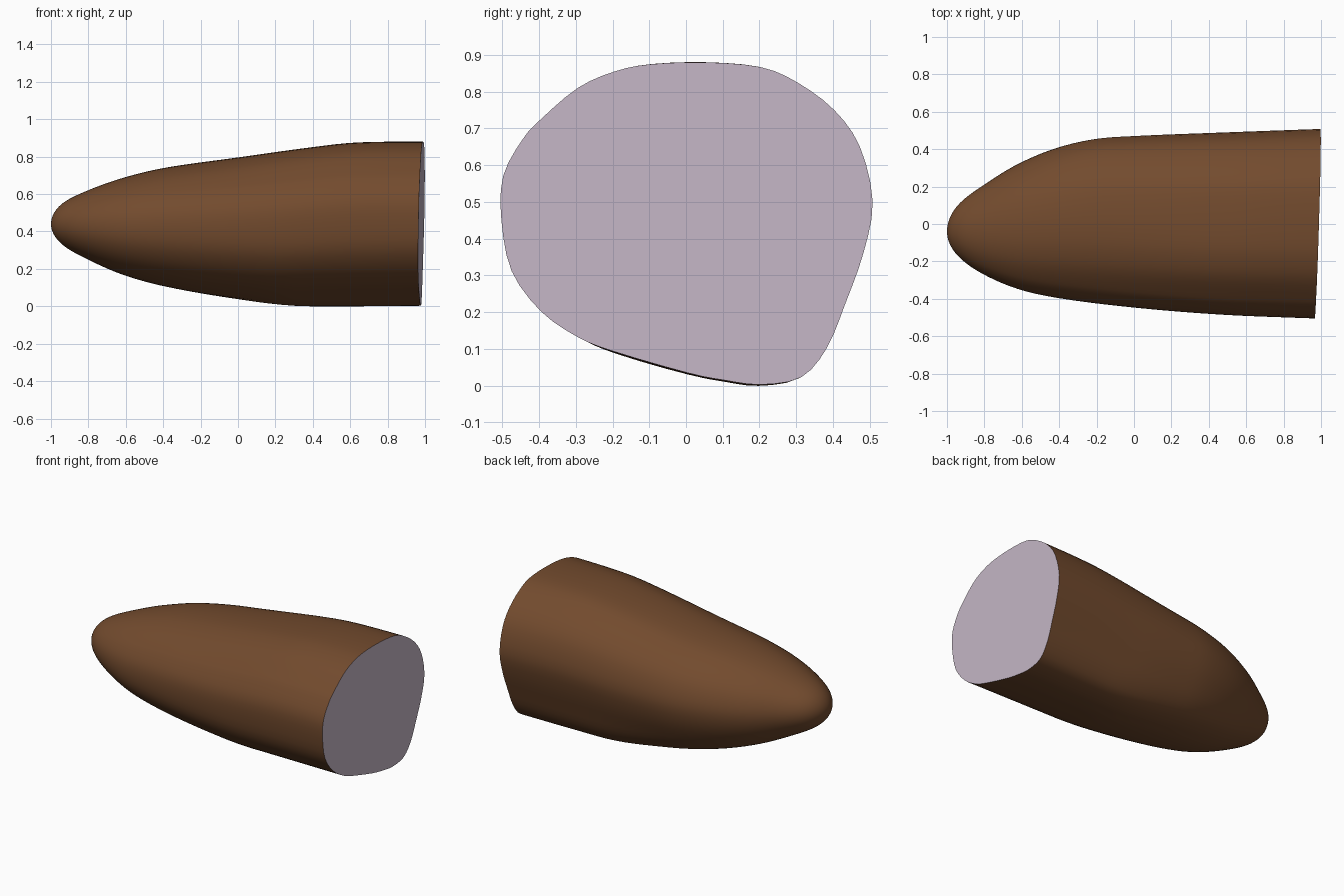
import bpy, bmesh, math
from mathutils import Vector

if "Cube" in bpy.data.objects:
    bpy.data.objects.remove(bpy.data.objects["Cube"])


def material(name, rgb):
    m = bpy.data.materials.new(name)
    m.diffuse_color = (*rgb, 1)
    m.use_nodes = True
    m.node_tree.nodes["Principled BSDF"].inputs["Base Color"].default_value = m.diffuse_color
    return m


def curve(pts):
    """Smooth interpolation through (x, value), parametrised for a round tip."""
    k = [(math.sqrt(x + 1), v) for x, v in pts]

    def slope(i):
        a, b = k[max(i - 1, 0)], k[min(i + 1, len(k) - 1)]
        return (b[1] - a[1]) / (b[0] - a[0])

    def f(s):
        i = 0
        while i < len(k) - 2 and s > k[i + 1][0]:
            i += 1
        h = k[i + 1][0] - k[i][0]
        t = (s - k[i][0]) / h
        return ((2*t**3 - 3*t**2 + 1) * k[i][1] + (t**3 - 2*t**2 + t) * h * slope(i)
                + (3*t**2 - 2*t**3) * k[i + 1][1] + (t**3 - t**2) * h * slope(i + 1))
    return f


# Side and plan outlines
left = curve([(-1, -.04), (-.95, -.16), (-.8, -.27), (-.6, -.352), (-.4, -.395), (0, -.445), (.5, -.485), (1, -.505)])
right = curve([(-1, -.04), (-.95, .09), (-.8, .21), (-.6, .33), (-.4, .41), (-.2, .455), (0, .47), (.5, .49), (1, .508)])
low = curve([(-1, .44), (-.95, .34), (-.8, .25), (-.6, .165), (-.4, .11), (0, .04), (.3, .004), (.6, .0), (1, .003)])
high = curve([(-1, .44), (-.95, .54), (-.8, .62), (-.6, .69), (-.4, .738), (0, .795), (.4, .85), (.6, .873), (.8, .88), (1, .88)])

# Cross-section of the cut end (y, z)
END = [(.05, .88), (.2, .867), (.3, .825), (.4, .75), (.47, .65), (.505, .5), (.48, .36), (.43, .22),
       (.38, .1), (.31, .02), (.2, 0), (.1, .012), (0, .032), (-.2, .09), (-.3, .13), (-.4, .2),
       (-.48, .31), (-.508, .45), (-.503, .57), (-.45, .67), (-.4, .725), (-.3, .81), (-.2, .855), (-.1, .875)]
section = []
for i in range(len(END)):
    p = [Vector(END[(i + j) % len(END)]) for j in (-1, 0, 1, 2)]
    for t in (0, 1/3, 2/3):
        v = 0.5 * (2*p[1] + (p[2] - p[0])*t + (2*p[0] - 5*p[1] + 4*p[2] - p[3])*t*t
                   + (3*p[1] - p[0] - 3*p[2] + p[3])*t**3)
        section.append(Vector((v.x / .507, (v.y - .44) / .44)))

# Body: rings blending from a round tip to the end section, with a slanted cut
bm = bmesh.new()
tip = bm.verts.new((-1, -.04, .44))
rings, N = [], 48
for r in range(1, N + 1):
    s = math.sqrt(2) * r / N
    x = s * s - 1
    blend = min(1, (x + 1) / 1.4)
    y0, y1, z0, z1 = left(s), right(s), low(s), high(s)
    raw = [v.normalized().lerp(v, blend) for v in section]
    ring = []
    us, ws = [v.x for v in raw], [v.y for v in raw]
    for v in raw:
        y = y0 + (y1 - y0) * (v.x - min(us)) / (max(us) - min(us))
        z = z0 + (z1 - z0) * (v.y - min(ws)) / (max(ws) - min(ws))
        cut = .98 + .03 * y + .02 * (z - .44)
        ring.append(bm.verts.new((-1 + (x + 1) / 2 * (1 + cut), y, z)))
    rings.append(ring)
n = len(section)
for i in range(n):
    j = (i + 1) % n
    bm.faces.new((tip, rings[0][i], rings[0][j]))
    for a, b in zip(rings, rings[1:]):
        bm.faces.new((a[i], b[i], b[j], a[j]))

# Flat cut face
cap = bm.faces.new(rings[-1])
cap.material_index = 1
bmesh.ops.recalc_face_normals(bm, faces=bm.faces)
mesh = bpy.data.meshes.new("rounded_body")
bm.to_mesh(mesh)
bm.free()
mesh.materials.append(material("brown", (.17, .07, .027)))
mesh.materials.append(material("pale_lilac", (.57, .48, .58)))
body = bpy.data.objects.new("rounded_body", mesh)
bpy.context.collection.objects.link(body)
bpy.context.view_layer.objects.active = body
body.select_set(True)
bpy.ops.object.shade_smooth_by_angle(angle=math.radians(40))
